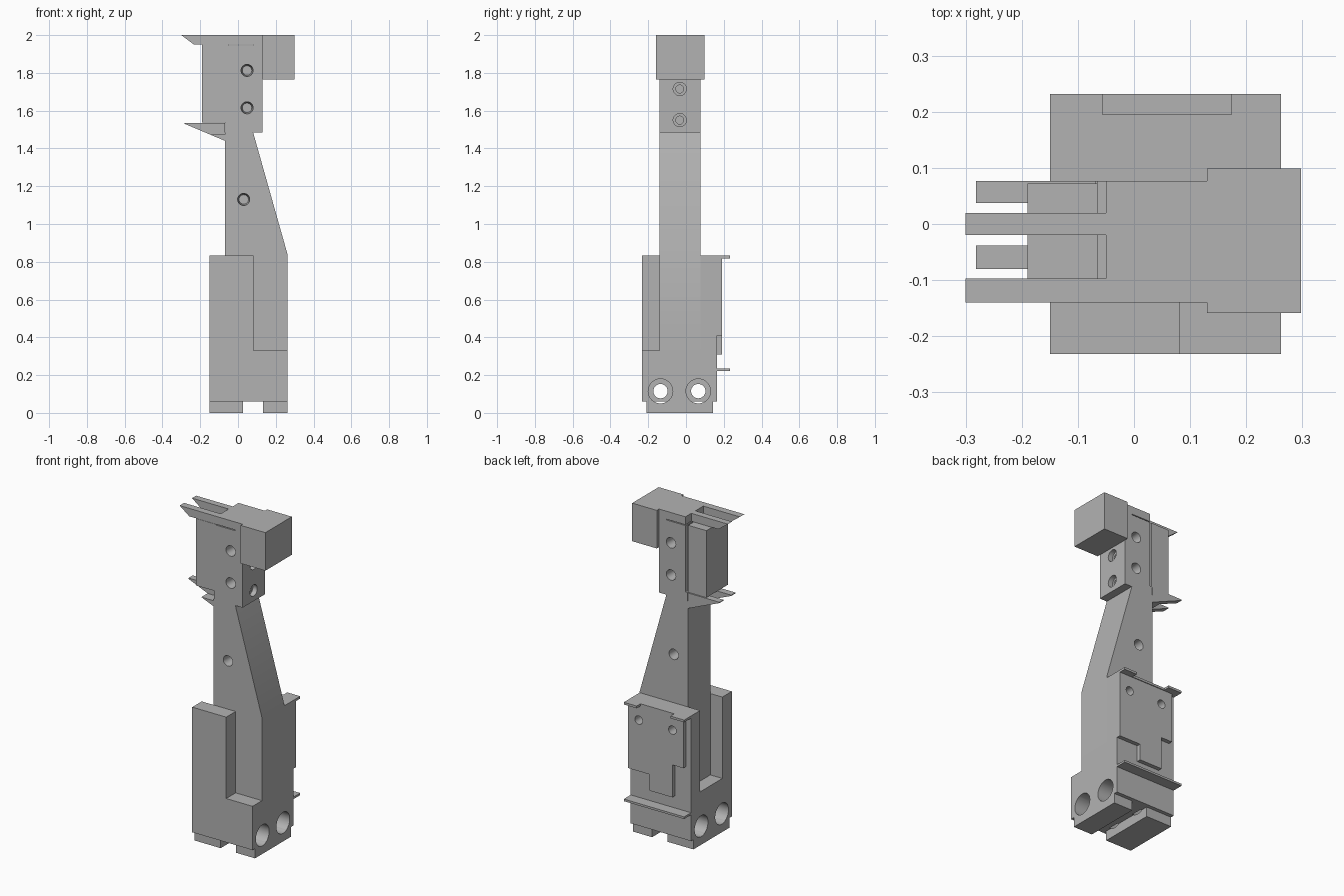
import bpy
import bmesh
import math
from mathutils import Matrix, Vector

cube = bpy.data.objects.get("Cube")
if cube:
    bpy.data.objects.remove(cube, do_unlink=True)

grey = bpy.data.materials.new("plain_grey")
grey.use_nodes = True
grey.diffuse_color = (0.45, 0.45, 0.45, 1)
grey.node_tree.nodes["Principled BSDF"].inputs["Base Color"].default_value = (0.45, 0.45, 0.45, 1)


def add_object(name, bm):
    bmesh.ops.recalc_face_normals(bm, faces=bm.faces)
    mesh = bpy.data.meshes.new(name)
    bm.to_mesh(mesh)
    bm.free()
    mesh.materials.append(grey)
    ob = bpy.data.objects.new(name, mesh)
    bpy.context.collection.objects.link(ob)
    return ob


def extrude_y(name, points, y0, y1):
    """Extrude an (x, z) outline from y0 to y1."""
    bm = bmesh.new()
    face = bm.faces.new([bm.verts.new((x, y0, z)) for x, z in points])
    geom = bmesh.ops.extrude_face_region(bm, geom=[face])["geom"]
    verts = [v for v in geom if isinstance(v, bmesh.types.BMVert)]
    bmesh.ops.translate(bm, verts=verts, vec=(0, y1 - y0, 0))
    return add_object(name, bm)


def box(name, x, y, z):
    return extrude_y(name, [(x[0], z[0]), (x[1], z[0]), (x[1], z[1]), (x[0], z[1])], *y)


def drill(start, end, r_start, r_end):
    """Round cutter between two points."""
    a, b = Vector(start), Vector(end)
    d = b - a
    bm = bmesh.new()
    rot = d.to_track_quat("Z", "Y").to_matrix().to_4x4()
    bmesh.ops.create_cone(bm, cap_ends=True, segments=32, radius1=r_start, radius2=r_end,
                          depth=d.length, matrix=Matrix.Translation((a + b) / 2) @ rot)
    return add_object("cutter", bm)


def cut(parts, cutters):
    for cutter in cutters:
        for part in parts:
            mod = part.modifiers.new("cut", "BOOLEAN")
            mod.operation = "DIFFERENCE"
            mod.solver = "EXACT"
            mod.object = cutter
            bpy.context.view_layer.objects.active = part
            bpy.ops.object.modifier_apply(modifier=mod.name)
        bpy.data.objects.remove(cutter, do_unlink=True)


LEFT, RIGHT = -0.15, 0.262
NECK = (-0.14, 0.077)
BACK = 0.165

# Base with two feet
base = box("base", (LEFT, RIGHT), (-0.232, BACK), (0.06, 0.33))
foot_right = box("foot_right", (LEFT, 0.027), (-0.208, 0.142), (0, 0.06))
foot_left = box("foot_left", (0.132, RIGHT), (-0.208, 0.142), (0, 0.06))

# Counterbored cross holes through the base
bores = []
for y in (-0.135, 0.065):
    bores += [drill((-0.3, y, 0.115), (0.4, y, 0.115), 0.038, 0.038),
              drill((-0.3, y, 0.115), (0.035, y, 0.115), 0.065, 0.065),
              drill((0.4, y, 0.115), (0.12, y, 0.115), 0.065, 0.065)]
cut([base, foot_right, foot_left], bores)

# Upright walls either side of the neck
box("front_wall", (LEFT, 0.082), (-0.232, NECK[0]), (0.33, 0.832))
back_wall = box("back_wall", (LEFT, RIGHT), (NECK[1], BACK), (0.33, 0.832))

# Back cover plate with a lower tab, and the ledges around it
plate = extrude_y("back_plate", [(RIGHT, 0.818), (-0.115, 0.818), (-0.115, 0.51), (-0.04, 0.51),
                                 (-0.04, 0.31), (0.115, 0.31), (0.115, 0.41), (RIGHT, 0.41)],
                  BACK, 0.19)
cut([plate, back_wall], [drill((x, 0.25, 0.725), (x, 0.12, 0.725), 0.026, 0.026)
                         for x in (0.19, -0.04)])
box("lower_ledge", (LEFT, RIGHT), (BACK, 0.232), (0.222, 0.235))
box("upper_ledge", (LEFT, RIGHT), (BACK, 0.195), (0.818, 0.832))
for side, xs in (("right", (LEFT, -0.056)), ("left", (0.174, RIGHT))):
    box("upper_ledge_tip_" + side, xs, (0.195, 0.232), (0.818, 0.832))

# Tapered neck
neck = extrude_y("neck", [(-0.068, 0.33), (RIGHT, 0.33), (RIGHT, 0.84), (0.08, 1.485),
                          (-0.068, 1.485)], *NECK)

# Head: main body and the gripped block beyond a narrow gap
head = box("head", (-0.05, 0.13), NECK, (1.485, 2.0))
box("head_block", (-0.19, -0.065), (NECK[0], 0.072), (1.537, 1.95))
box("head_web", (-0.065, -0.05), (NECK[0], -0.12), (1.485, 1.95))
box("head_foot", (-0.065, -0.05), NECK, (1.485, 1.537))
box("side_block", (0.13, 0.298), (-0.159, 0.099), (1.765, 2.0))
cut([head], [box("cutter", (-0.1, 0.08), (-0.3, 0.3), (1.946, 1.951))])

# Blind holes from the front and back, and in the left side of the head
for part, x, z in ((head, 0.048, 1.813), (head, 0.048, 1.615), (neck, 0.03, 1.13)):
    cut([part], [drill((x, NECK[0] - 0.01, z), (x, -0.06, z), 0.033, 0.025),
                 drill((x, NECK[1] + 0.01, z), (x, 0, z), 0.033, 0.025)])
for z in (1.715, 1.55):
    cut([head], [drill((0.14, -0.033, z), (0.1, -0.033, z), 0.035, 0.035),
                 drill((0.14, -0.033, z), (0.085, -0.033, z), 0.021, 0.021)])

# Upper prongs
for name, ys in (("front", (NECK[0], -0.097)), ("rear", (-0.02, 0.02))):
    extrude_y("upper_prong_" + name, [(-0.3, 2.0), (-0.235, 1.951), (-0.05, 1.951), (-0.05, 2.0)], *ys)

# Lower wedge and the prongs rising from it
extrude_y("lower_wedge", [(-0.152, 1.475), (-0.068, 1.44), (-0.068, 1.475)], *NECK)
for name, ys in (("front", (-0.08, -0.038)), ("rear", (0.037, NECK[1]))):
    extrude_y("lower_prong_" + name, [(-0.282, 1.535), (-0.282, 1.53), (-0.068, 1.44),
                                      (-0.068, 1.535)], *ys)

# Smooth hole walls, sharp edges elsewhere
for ob in bpy.context.scene.objects:
    if ob.type == "MESH" and grey.name in ob.data.materials:
        bpy.ops.object.select_all(action="DESELECT")
        ob.select_set(True)
        bpy.context.view_layer.objects.active = ob
        bpy.ops.object.shade_smooth_by_angle(angle=math.radians(30))
